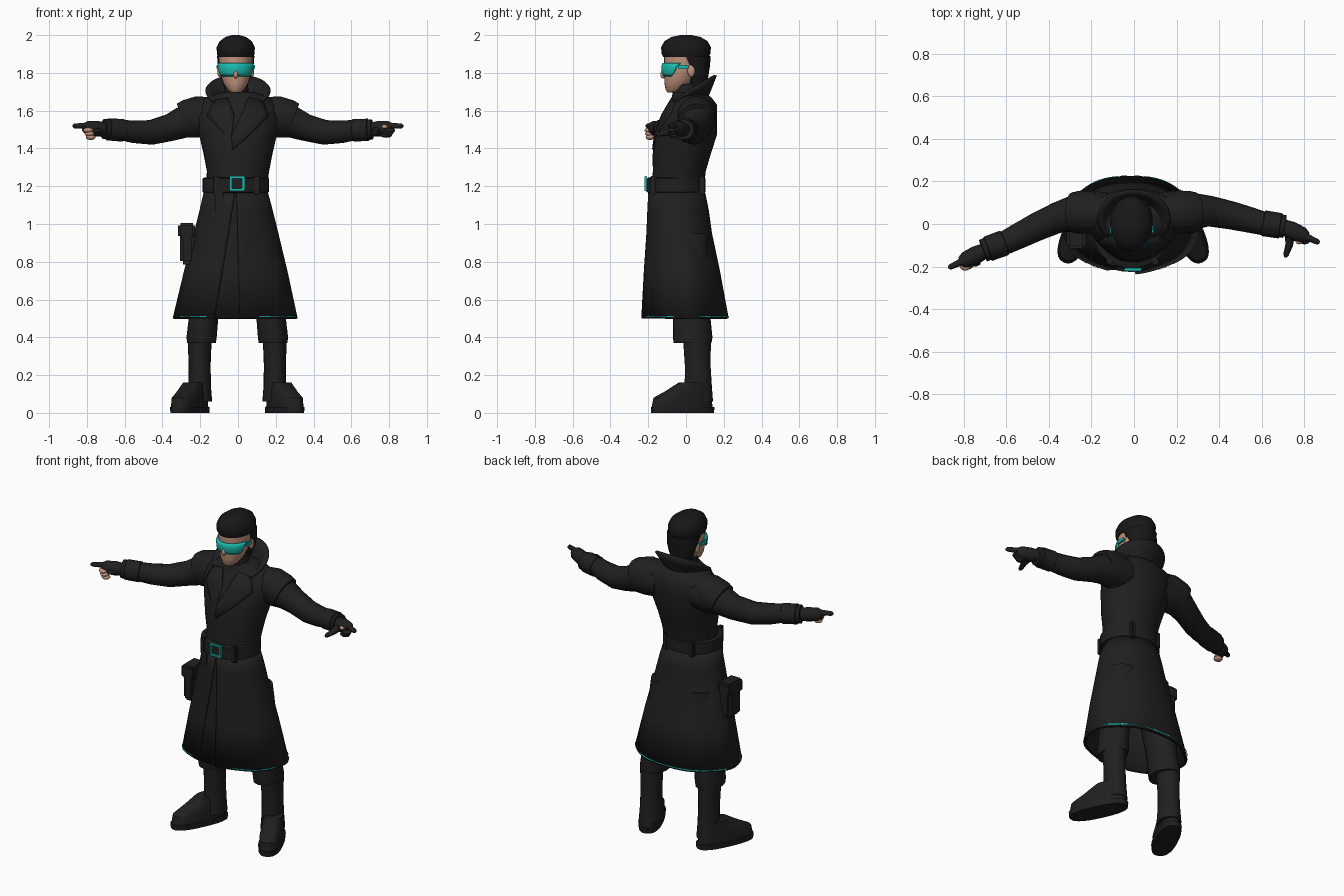
import bpy, bmesh
from math import sin, cos, pi, copysign, radians
from mathutils import Vector

if "Cube" in bpy.data.objects:
    bpy.data.objects.remove(bpy.data.objects["Cube"])


def material(name, rgb):
    m = bpy.data.materials.new(name)
    m.use_nodes = True
    m.diffuse_color = (*rgb, 1)
    m.node_tree.nodes["Principled BSDF"].inputs["Base Color"].default_value = (*rgb, 1)
    return m


COAT = material("black_cloth", (0.014, 0.014, 0.014))
HAIR = material("dark_hair", (0.009, 0.009, 0.009))
SKIN = material("skin", (0.52, 0.29, 0.2))
TEAL = material("teal", (0.01, 0.5, 0.43))


def finish(name, bm, mat, thick=0.0):
    bmesh.ops.recalc_face_normals(bm, faces=bm.faces)
    me = bpy.data.meshes.new(name)
    bm.to_mesh(me)
    bm.free()
    me.materials.append(mat)
    for p in me.polygons:
        p.use_smooth = True
    me.set_sharp_from_angle(angle=radians(40))
    ob = bpy.data.objects.new(name, me)
    bpy.context.collection.objects.link(ob)
    if thick:
        mod = ob.modifiers.new("thickness", "SOLIDIFY")
        mod.thickness = thick
    return ob


def skin_rows(name, rows, mat, closed=True, caps=True, thick=0.0):
    """Bridge rows of points into a surface."""
    bm = bmesh.new()
    grid = [[bm.verts.new(p) for p in row] for row in rows]
    n = len(grid[0])
    for a, b in zip(grid, grid[1:]):
        for j in range(n if closed else n - 1):
            k = (j + 1) % n
            bm.faces.new((a[j], a[k], b[k], b[j]))
    if closed and caps:
        bm.faces.new(grid[0])
        bm.faces.new(grid[-1])
    return finish(name, bm, mat, thick)


def power(v, p):
    return copysign(abs(v) ** p, v)


def loft(name, rings, mat, span=None, caps=True, thick=0.0, grow=0.0, n=32, p=1.0, wave=0.0):
    """Stack level ellipses (cx, cy, z, rx, ry); angle zero is the front."""
    rows = []
    for i, (cx, cy, z, rx, ry) in enumerate(rings):
        t = i / (len(rings) - 1)
        a0, a1 = span(t) if span else (-pi, pi)
        row = []
        for j in range(n):
            a = a0 + (a1 - a0) * j / (n if not span else n - 1)
            g = 1 + wave * t * cos(7 * a)
            row.append((cx + (rx + grow) * g * power(sin(a), p),
                        cy - (ry + grow) * g * power(cos(a), p), z))
        rows.append(row)
    return skin_rows(name, rows, mat, not span, caps, thick)


def tube(name, pts, mat, n=14):
    """Round limb through (x, y, z, radius) points."""
    c = [Vector(q[:3]) for q in pts]
    rows = []
    for i, q in enumerate(pts):
        d = (c[min(i + 1, len(c) - 1)] - c[max(i - 1, 0)]).normalized()
        u = d.cross(Vector((0, 0, 1)) if abs(d.z) < 0.9 else Vector((0, 1, 0))).normalized()
        v = d.cross(u)
        rows.append([c[i] + q[3] * (u * cos(2 * pi * j / n) + v * sin(2 * pi * j / n))
                     for j in range(n)])
    return skin_rows(name, rows, mat)


def ball(name, loc, size, mat):
    bm = bmesh.new()
    bmesh.ops.create_uvsphere(bm, u_segments=16, v_segments=10, radius=1)
    bmesh.ops.scale(bm, vec=size, verts=bm.verts)
    bmesh.ops.translate(bm, vec=loc, verts=bm.verts)
    return finish(name, bm, mat)


def box(name, loc, size, mat, bevel=0.005):
    bm = bmesh.new()
    bmesh.ops.create_cube(bm, size=1)
    bmesh.ops.scale(bm, vec=size, verts=bm.verts)
    bmesh.ops.bevel(bm, geom=bm.edges[:], offset=bevel, segments=2, affect='EDGES')
    bmesh.ops.translate(bm, vec=loc, verts=bm.verts)
    return finish(name, bm, mat)


# Coat body
TORSO = [(-.01, -.05, 1.17, .16, .14), (0, -.035, 1.28, .165, .14), (0, -.025, 1.36, .18, .153),
         (0, 0, 1.47, .205, .163), (0, .015, 1.56, .225, .15), (0, .035, 1.63, .215, .13),
         (0, .03, 1.67, .17, .105), (0, .01, 1.7, .085, .08)]
loft("coat_body", TORSO, COAT)


def chest_y(x, z):
    for a, b in zip(TORSO, TORSO[1:]):
        if z <= b[2]:
            t = (z - a[2]) / (b[2] - a[2])
            cy, rx, ry = (a[k] + t * (b[k] - a[k]) for k in (1, 3, 4))
            return cy - ry * max(0.05, 1 - (x / rx) ** 2) ** 0.5
    return -.06


# Lapels lie on the chest
for side, name in ((1, "left_lapel"), (-1, "right_lapel")):
    inner = ((.055, 1.67), (.02, 1.58), (-.035 * side, 1.47), (-.03 * side, 1.4))
    outer = ((.13, 1.655), (.165, 1.575), (.085, 1.49), (-.025 * side, 1.395))
    rows = []
    for (xa, za), (xb, zb) in zip(inner, outer):
        row = []
        for j in range(6):
            x, z = side * (xa + (xb - xa) * j / 5), za + (zb - za) * j / 5
            row.append((x, chest_y(x, z) - .008, z))
        rows.append(row)
    skin_rows(name, rows, COAT, closed=False, thick=.009)

# Flared collar, high at the back and open in front
rows = []
for v in range(4):
    t = v / 3
    row = []
    for j in range(25):
        a = (j / 12 - 1) * 2.35
        row.append(((.085 + .08 * t) * sin(a), .02 + (.075 + .055 * t) * cos(a),
                    1.65 + t * (.03 + .11 * cos(.8 * a))))
    rows.append(row)
skin_rows("collar", rows, COAT, closed=False, thick=.014)

# Coat skirt: lining layer, split outer layer and hem trim
SKIRT = [(-.012, -.05, 1.18, .155, .137), (-.01, -.042, 1.08, .18, .15),
         (-.01, -.035, .95, .212, .162), (-.012, -.02, .75, .262, .19),
         (-.015, -.003, .5, .318, .22)]
loft("skirt_lining", SKIRT, COAT, caps=False, thick=.006, n=48, wave=.012)
loft("skirt_panel", SKIRT, COAT, span=lambda t: (.01 + .06 * t, 2 * pi - .02 - .33 * t),
     thick=.01, grow=.012, n=60, wave=.012)
x, y, z, rx, ry = SKIRT[-1]
for name, a0, a1 in (("back_hem_trim", 1.9, 4.4), ("left_hem_trim", .4, 1.3), ("right_hem_trim", 5.2, 5.8)):
    loft(name, [(x, y, z + .013, rx - .001, ry - .001), (x, y, z + .007, rx, ry)], TEAL,
         span=lambda t: (a0, a1), grow=.013, wave=.012)

# Belt, loops and buckle
loft("belt", [(-.012, -.052, h, .168 + e, .148 + e) for h, e in
              ((1.165, 0), (1.17, .008), (1.24, .008), (1.245, 0))], COAT)
for i, (px, py) in enumerate(((-.115, -.175), (.1, -.175), (-.1, .082), (.08, .082))):
    box(f"belt_loop_{i + 1}", (px, py, 1.205), (.03, .03, .1), COAT)
box("belt_tail", (-.1, -.185, 1.125), (.045, .02, .12), COAT)
for dx in (-.034, .034):
    box("buckle_side", (-.005 + dx, -.213, 1.215), (.014, .014, .078), TEAL, .003)
for dz in (-.033, .033):
    box("buckle_bar", (-.005, -.213, 1.215 + dz), (.07, .014, .014), TEAL, .003)

# Hip pouch
box("pouch", (-.268, -.05, .895), (.08, .12, .22), COAT, .018)
box("pouch_flap", (-.272, -.05, .965), (.09, .13, .08), COAT, .012)

# Legs and boots
for side, name, cx in ((1, "left", .195), (-1, "right", -.203)):
    loft(name + "_trouser", [(cx * .95, .035, .37, .076, .1), (cx * .95, .035, .4, .08, .105),
                             (cx * .9, .03, .5, .078, .1), (cx * .55, .01, .95, .1, .11)], COAT, n=20)
    loft(name + "_boot_shaft", [(cx, .065, .06, .066, .078), (cx, .065, .14, .06, .072),
                                (cx, .062, .25, .058, .068), (cx, .058, .4, .064, .074)], COAT, n=20)
    foot = loft(name + "_boot_foot", [(0, 0, 0, .066, .178), (0, 0, .03, .069, .18),
                                      (0, -.003, .032, .063, .172), (0, 0, .08, .062, .165),
                                      (0, .03, .115, .058, .125), (0, .065, .16, .053, .083)],
                COAT, n=28, p=.8)
    foot.location = (cx + side * .052, -.018, 0)
    foot.rotation_euler.z = side * radians(25)

# Arms, shoulder flaps and cuffs
ARMS = {
    "left": [(.13, .05, 1.56, .1), (.22, .06, 1.555, .1), (.3, .06, 1.535, .083), (.36, .06, 1.51, .072),
             (.46, .04, 1.485, .066), (.55, .018, 1.488, .06), (.6, .005, 1.495, .056), (.71, -.012, 1.5, .054)],
    "right": [(-.13, .05, 1.56, .1), (-.22, .055, 1.555, .1), (-.3, .045, 1.535, .083), (-.36, .03, 1.51, .072),
              (-.46, -.015, 1.485, .066), (-.55, -.06, 1.488, .06), (-.6, -.085, 1.495, .056),
              (-.71, -.125, 1.503, .054)]}
for name, pts in ARMS.items():
    tube(name + "_sleeve", pts, COAT, 18)
    s = 1 if name == "left" else -1
    tube(name + "_shoulder_flap", [(s * .13, .05, 1.595, .08), (s * .2, .055, 1.58, .1),
                                   (s * .265, .055, 1.56, .1), (s * .29, .055, 1.55, .094)], COAT, 18)
    a, b = Vector(pts[-2][:3]), Vector(pts[-1][:3])
    tube(name + "_cuff", [(*a.lerp(b, t), r) for t, r in ((.05, .052), (.1, .061), (.8, .06), (.85, .05))], COAT)

# Hands: one pointing finger, others curled
for name, w, d in (("left", Vector((.7, -.012, 1.5)), Vector((.17, -.075, .015))),
                   ("right", Vector((-.7, -.125, 1.5)), Vector((-.17, -.08, .015)))):
    def at(t, dy=0, dz=0):
        return tuple(w + d * t + Vector((0, dy, dz)))
    tube(name + "_glove", [(*at(0), .036), (*at(.25), .042), (*at(.55), .038), (*at(.68), .024)], COAT)
    tube(name + "_index_finger", [(*at(.5, 0, .012), .019), (*at(.8, 0, .008), .015),
                                  (*at(.97, 0, .004), .013), (*at(1.02, 0, .003), .006)], COAT, 10)
    if name == "left":
        tube("left_thumb", [(*at(.2, -.02, -.005), .024), (.73, -.1, 1.485, .018), (.715, -.145, 1.475, .013),
                            (.713, -.157, 1.473, .006)], COAT, 10)
        for i in range(3):
            ball(f"left_curled_finger_{i + 1}", at(.6 - .05 * i, -.015, -.014 - .012 * i), (.03, .024, .013), COAT)
        ball("left_fingertip", at(.45, -.038, .008), (.016, .012, .01), SKIN)
    else:
        for i in range(3):
            ball(f"right_curled_finger_{i + 1}", at(.55 - .04 * i, -.027, -.012 - .018 * i),
                 (.026, .024, .014), SKIN)
        ball("right_thumb", at(.3, -.035, -.01), (.03, .016, .014), COAT)

# Neck, face and hair
loft("neck", [(-.008, .015, 1.6, .075, .075), (-.01, .01, 1.74, .062, .07)], COAT, n=20)
loft("face", [(-.012, -.068, 1.697, .026, .03), (-.012, -.058, 1.71, .043, .05),
              (-.012, -.04, 1.745, .066, .074), (-.012, -.022, 1.79, .081, .094),
              (-.012, -.005, 1.84, .088, .112), (-.012, 0, 1.9, .09, .117)], SKIN, n=24)
ball("nose", (-.012, -.12, 1.792), (.013, .016, .022), SKIN)
for s in (-1, 1):
    ball("ear", (-.012 + s * .086, .028, 1.81), (.012, .02, .032), SKIN)
loft("hair_top", [(-.012, 0, 1.885, .094, .121), (-.012, 0, 1.9, .1, .129), (-.012, 0, 1.935, .101, .132),
                  (-.012, 0, 1.967, .086, .115), (-.012, 0, 1.99, .055, .078),
                  (-.012, 0, 2.0, .02, .03)], HAIR, n=24)
loft("hair_back", [(-.012, .06, 1.72, .058, .045), (-.012, .062, 1.78, .08, .056),
                   (-.012, .055, 1.83, .094, .071), (-.012, .035, 1.89, .099, .096)], HAIR, n=24)

# Wraparound goggles
loft("goggles", [(-.012, -.018, h, .09 + e, .103 + e) for h, e in
                 ((1.782, -.002), (1.797, .007), (1.835, .01), (1.852, .004))], TEAL,
     span=lambda t: (-.95 - .5 * t, .95 + .5 * t), thick=.012)
for s in (-1, 1):
    box("goggle_arm", (-.012 + s * .097, -.015, 1.832), (.012, .055, .022), TEAL, .003)
